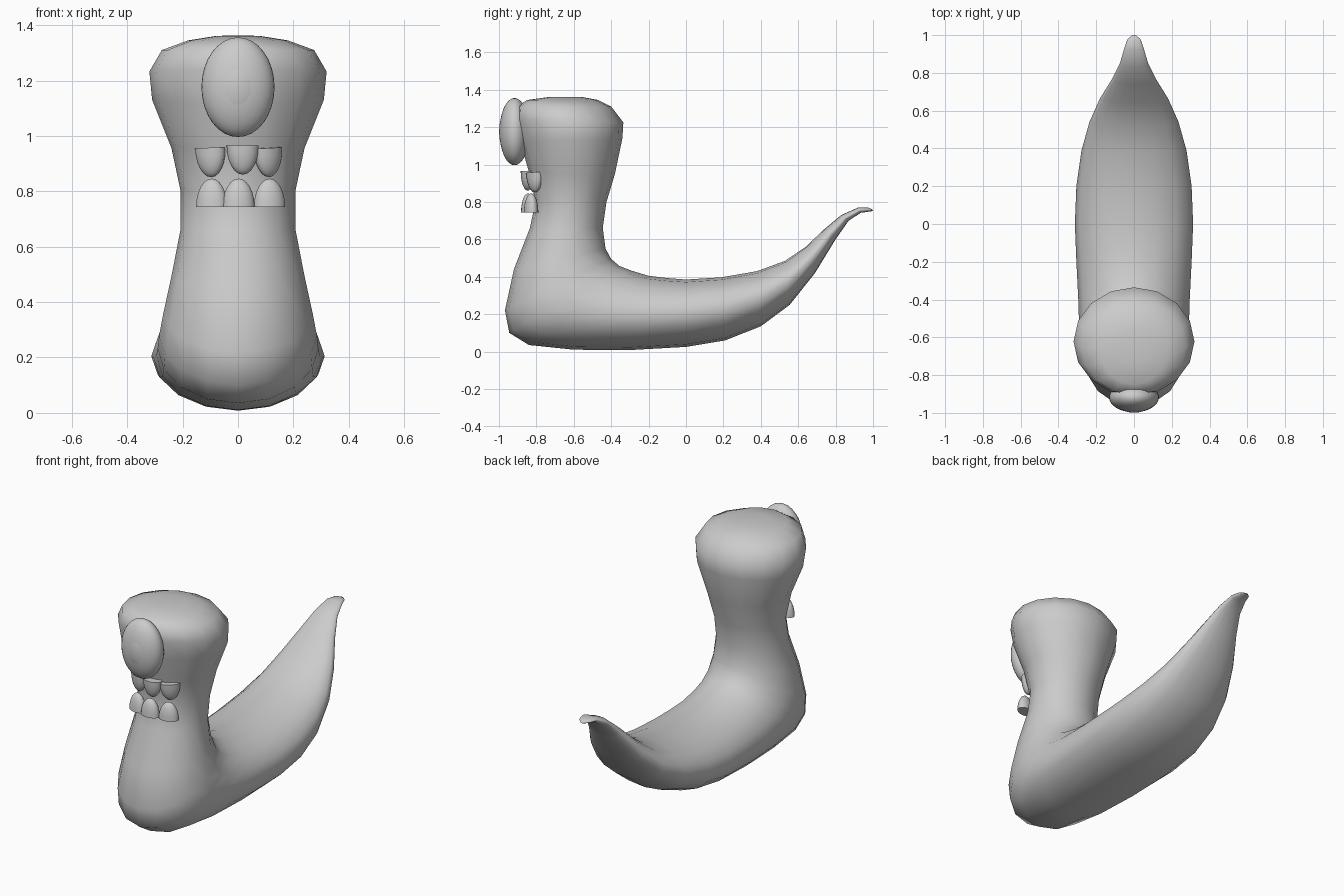
import bpy, bmesh
from math import sin, cos, pi, radians
from mathutils import Matrix, Vector

if "Cube" in bpy.data.objects:
    bpy.data.objects.remove(bpy.data.objects["Cube"])


def finish(bm, name, angle=60):
    bmesh.ops.recalc_face_normals(bm, faces=bm.faces)
    me = bpy.data.meshes.new(name)
    bm.to_mesh(me)
    bm.free()
    ob = bpy.data.objects.new(name, me)
    bpy.context.collection.objects.link(ob)
    bpy.ops.object.select_all(action='DESELECT')
    ob.select_set(True)
    bpy.context.view_layer.objects.active = ob
    bpy.ops.object.shade_smooth_by_angle(angle=radians(angle))
    return ob


# Body: elliptical sections from head top, down the neck, round to the tail tip
# each: outer y, outer z, inner y, inner z, half width
sections = [
    (-.74, 1.36, -.56, 1.362, .08), (-.85, 1.345, -.47, 1.345, .18),
    (-.905, 1.31, -.40, 1.31, .275), (-.91, 1.24, -.335, 1.225, .32),
    (-.885, 1.12, -.34, 1.14, .31), (-.84, .96, -.38, .95, .24),
    (-.805, .80, -.425, .80, .207), (-.835, .66, -.445, .66, .208),
    (-.92, .44, -.43, .55, .24), (-.968, .22, -.40, .495, .27),
    (-.945, .10, -.355, .457, .285), (-.84, .035, -.29, .432, .29),
    (-.60, .01, -.20, .405, .295), (-.30, .008, -.10, .393, .305),
    (0, .025, 0, .385, .313), (.21, .06, .19, .397, .305),
    (.40, .135, .38, .43, .278), (.555, .25, .53, .485, .235),
    (.69, .42, .64, .56, .18), (.80, .60, .74, .655, .115),
    (.87, .70, .83, .73, .075), (.935, .742, .92, .77, .052),
    (.98, .748, .975, .769, .035), (1.0, .752, .995, .761, .012)]
N = 16
bm = bmesh.new()
rings = []
for oy, oz, iy, iz, w in sections:
    o, i = Vector((0, oy, oz)), Vector((0, iy, iz))
    mid, half = (o + i) / 2, (o - i) / 2
    rings.append([bm.verts.new(mid + half * cos(2 * pi * k / N)
                               + Vector((w * sin(2 * pi * k / N), 0, 0)))
                  for k in range(N)])
for a, b in zip(rings, rings[1:]):
    for k in range(N):
        j = (k + 1) % N
        bm.faces.new((a[k], a[j], b[j], b[k]))
bm.faces.new(rings[0])
bm.faces.new(rings[-1])
finish(bm, "body", 80)


def ellipsoid(name, loc, size):
    bm = bmesh.new()
    bmesh.ops.create_uvsphere(bm, u_segments=32, v_segments=16, radius=1,
                              matrix=Matrix.LocRotScale(Vector(loc), None, Vector(size)))
    finish(bm, name)


# Single eye with raised pupil
ellipsoid("eye", (0, -.917, 1.176), (.132, .08, .18))
ellipsoid("pupil", (0, -.958, 1.176), (.08, .041, .11))


def tooth(name, x, y, z, height, roll, yaw):
    bm = bmesh.new()
    bmesh.ops.create_uvsphere(bm, u_segments=20, v_segments=12, radius=1)
    cut = bmesh.ops.bisect_plane(bm, geom=bm.verts[:] + bm.edges[:] + bm.faces[:],
                                 plane_co=(0, 0, 0), plane_no=(0, 0, -1),
                                 clear_outer=True)
    bmesh.ops.holes_fill(bm, edges=[e for e in bm.edges if e.is_boundary])
    bm.transform(Matrix.Translation((x, y, z))
                 @ Matrix.Rotation(radians(yaw), 4, 'Z')
                 @ Matrix.Rotation(radians(roll), 4, 'Y')
                 @ Matrix.Diagonal((.058, .037, height, 1)))
    finish(bm, name, 45)


# Two rows of teeth: upper point down, lower point up
for n, (x, y, z, roll, yaw) in enumerate([(-.1, -.81, .957, -2, -25),
                                          (.017, -.847, .966, 0, 0),
                                          (.108, -.81, .957, -3, 35)]):
    tooth(f"upper_tooth_{n + 1}", x, y, z, -.106, roll, yaw)
for n, (x, y, yaw) in enumerate([(-.095, -.828, -15), (.002, -.845, 0), (.114, -.828, 15)]):
    tooth(f"lower_tooth_{n + 1}", x, y, .744, .102, 0, yaw)
